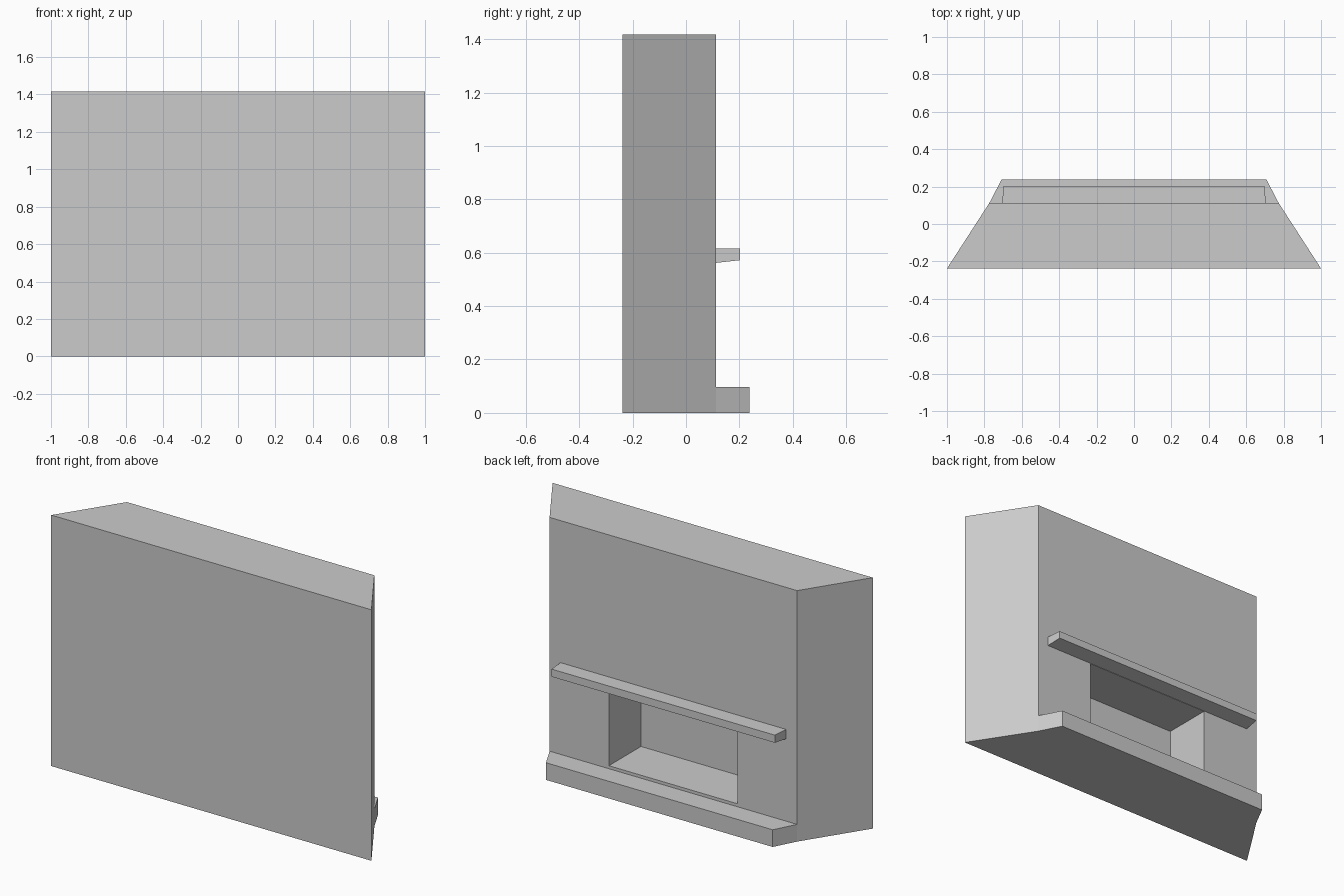
import bpy, bmesh

if "Cube" in bpy.data.objects:
    bpy.data.objects.remove(bpy.data.objects["Cube"])


def prism(name, y0, y1, x0, x1, z0, z1, z0_far=None):
    """Block tapering in plan from half-width x0 at y0 to x1 at y1."""
    far = z0 if z0_far is None else z0_far
    bm = bmesh.new()
    low = [bm.verts.new(p) for p in ((-x0, y0, z0), (x0, y0, z0), (x1, y1, far), (-x1, y1, far))]
    top = [bm.verts.new((v.co.x, v.co.y, z1)) for v in low]
    bm.faces.new(low[::-1])
    bm.faces.new(top)
    for i in range(4):
        j = (i + 1) % 4
        bm.faces.new((low[i], low[j], top[j], top[i]))
    bmesh.ops.recalc_face_normals(bm, faces=bm.faces)
    mesh = bpy.data.meshes.new(name)
    bm.to_mesh(mesh)
    bm.free()
    obj = bpy.data.objects.new(name, mesh)
    bpy.context.collection.objects.link(obj)
    return obj


# Wall block with splayed sides
body = prism("chimney_breast", -0.238, 0.113, 1.0, 0.773, 0, 1.417)

# Firebox recess cut into the rear face
cutter = prism("firebox_cutter", -0.172, 0.3, 0.402, 0.402, 0.114, 0.56)
cutter.hide_render = True
mod = body.modifiers.new("firebox", "BOOLEAN")
mod.operation = "DIFFERENCE"
mod.solver = "EXACT"
mod.object = cutter
bpy.context.view_layer.objects.active = body
bpy.ops.object.modifier_apply(modifier=mod.name)
bpy.data.objects.remove(cutter)

# Hearth slab and mantel shelf with sloped underside
prism("hearth", 0.113, 0.238, 0.773, 0.708, 0, 0.097)
prism("mantel_shelf", 0.113, 0.203, 0.705, 0.697, 0.562, 0.615, 0.572)
